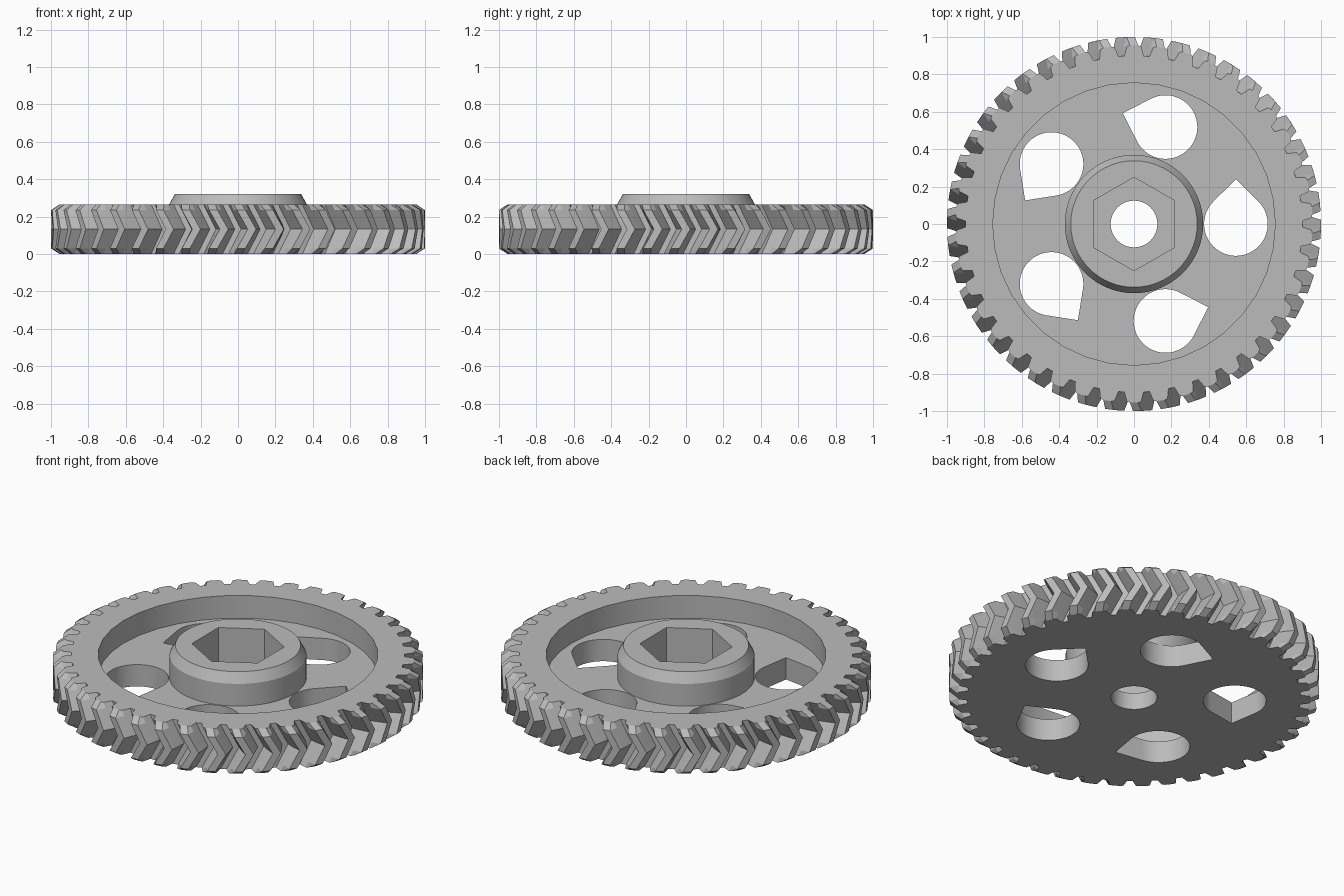
import bpy, bmesh
from math import pi, sin, cos, radians

cube = bpy.data.objects.get("Cube")
if cube:
    bpy.data.objects.remove(cube, do_unlink=True)

TEETH = 42
HEIGHT = 0.265
WEB_TOP = 0.13
TWIST = 0.075

grey = bpy.data.materials.new("plain grey")
grey.use_nodes = True
grey.diffuse_color = (0.5, 0.5, 0.5, 1)
grey.node_tree.nodes["Principled BSDF"].inputs["Base Color"].default_value = (0.5, 0.5, 0.5, 1)


def loft(name, rings):
    """Closed solid through a stack of equal-length rings of 3D points."""
    bm = bmesh.new()
    loops = [[bm.verts.new(p) for p in ring] for ring in rings]
    n = len(loops[0])
    for low, high in zip(loops, loops[1:]):
        for i in range(n):
            j = (i + 1) % n
            bm.faces.new((low[i], low[j], high[j], high[i]))
    bm.faces.new(loops[0][::-1])
    bm.faces.new(loops[-1])
    bmesh.ops.recalc_face_normals(bm, faces=bm.faces)
    mesh = bpy.data.meshes.new(name)
    bm.to_mesh(mesh)
    bm.free()
    mesh.materials.append(grey)
    obj = bpy.data.objects.new(name, mesh)
    bpy.context.collection.objects.link(obj)
    return obj


def circle(r, z, sides, start=0.0):
    return [(r * cos(start + 2 * pi * i / sides), r * sin(start + 2 * pi * i / sides), z)
            for i in range(sides)]


def cylinder(name, r, z0, z1, sides, start=0.0):
    return loft(name, [circle(r, z0, sides, start), circle(r, z1, sides, start)])


def toothed_ring(z, limit):
    """Gear outline at one height, turned back away from the middle plane."""
    pitch = 2 * pi / TEETH
    turn = -TWIST * abs(z / HEIGHT * 2 - 1)
    tooth = [(-0.38, 0.9), (-0.27, 0.95), (-0.15, 1), (0.15, 1), (0.27, 0.95), (0.38, 0.9)]
    ring = []
    for k in range(TEETH):
        for offset, r in tooth:
            a = (k + offset) * pitch + turn
            r = min(r, limit)
            ring.append((r * cos(a), r * sin(a), z))
    return ring


def teardrop(angle):
    """Round hole with a right-angled point facing along the rim."""
    outline = [(0.17 * cos(radians(a)), 0.17 * sin(radians(a)))
               for a in range(135, 406, 6)]
    outline.append((0, 0.24))
    rings = []
    for z in (-0.1, 0.5):
        rings.append([((x + 0.545) * cos(angle) - y * sin(angle),
                       (x + 0.545) * sin(angle) + y * cos(angle), z) for x, y in outline])
    return loft("hole_cutter", rings)


def combine(target, tool, operation):
    mod = target.modifiers.new(operation.lower(), 'BOOLEAN')
    mod.operation = operation
    mod.solver = 'EXACT'
    mod.object = tool
    tool.hide_render = True
    bpy.context.view_layer.objects.active = target
    bpy.ops.object.modifier_apply(modifier=mod.name)
    bpy.data.objects.remove(tool, do_unlink=True)


# Herringbone toothed wheel with chamfered tooth ends
edge = 0.03
gear = loft("herringbone_gear", [
    toothed_ring(z, limit) for z, limit in
    ((0, 0.955), (edge, 1), (HEIGHT / 2, 1), (HEIGHT - edge, 1), (HEIGHT, 0.955))])

# Recess between rim and hub
combine(gear, cylinder("recess_cutter", 0.755, WEB_TOP, 0.6, 36), 'DIFFERENCE')

# Raised hub with a chamfered top
hub = loft("hub", [circle(r, z, 64) for r, z in ((0.37, 0.05), (0.37, 0.262), (0.338, 0.32))])
combine(gear, hub, 'UNION')

# Hexagonal nut pocket and shaft bore
combine(gear, cylinder("nut_cutter", 0.25, 0.1, 0.6, 6, pi / 2), 'DIFFERENCE')
combine(gear, cylinder("bore_cutter", 0.125, -0.1, 0.6, 40), 'DIFFERENCE')

# Five teardrop lightening holes
for k in range(5):
    combine(gear, teardrop(2 * pi * k / 5), 'DIFFERENCE')

# Smooth the round walls, keep every real edge crisp
bpy.ops.object.select_all(action='DESELECT')
gear.select_set(True)
bpy.context.view_layer.objects.active = gear
bpy.ops.object.shade_smooth_by_angle(angle=radians(14))
